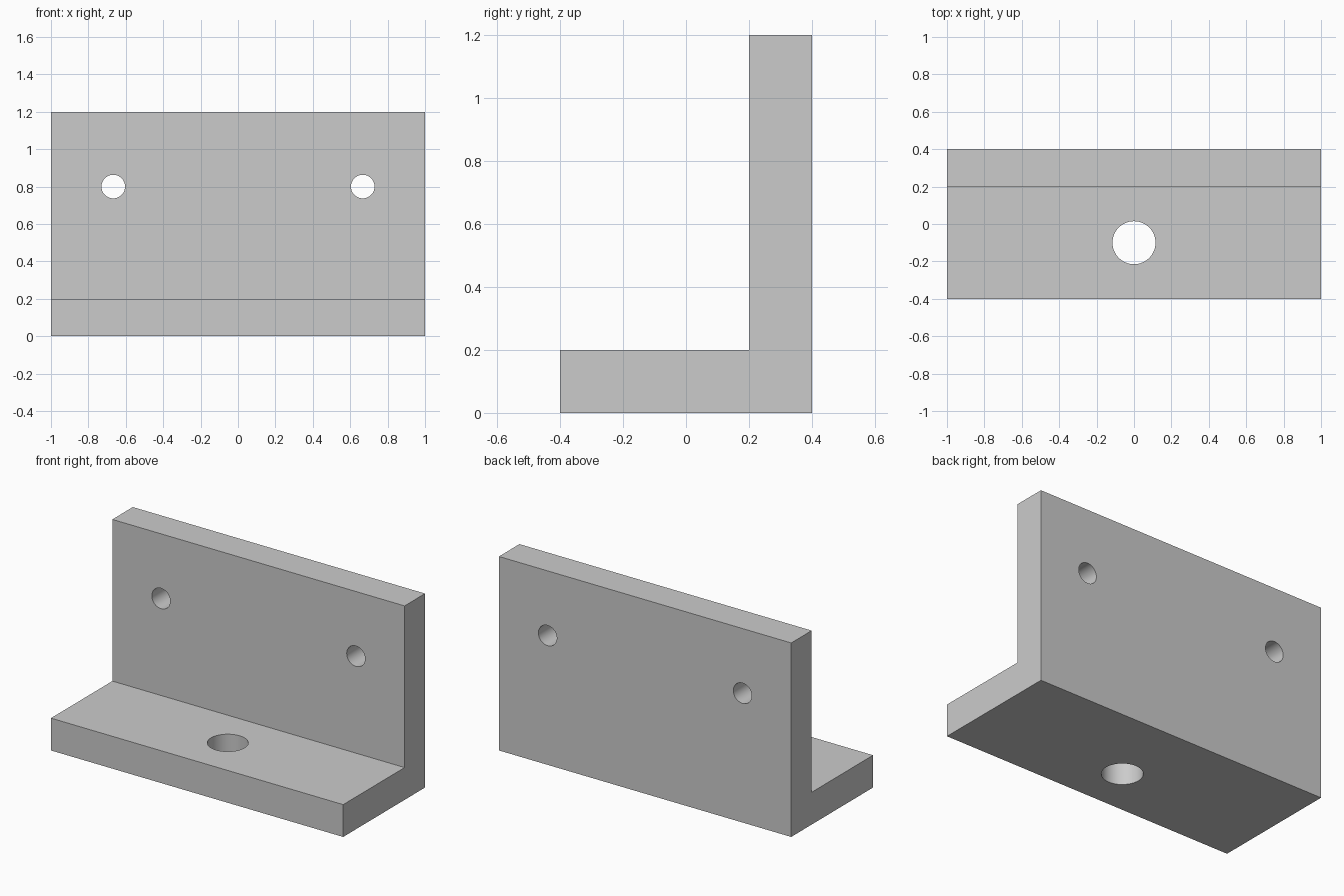
import bpy
import bmesh
import math

cube = bpy.data.objects.get("Cube")
if cube:
    bpy.data.objects.remove(cube, do_unlink=True)

LENGTH = 2.0
WALL_Y = 0.2
FLANGE_TOP = 0.2

# Single plain grey finish
grey = bpy.data.materials.new("plain_grey")
grey.use_nodes = True
colour = (0.6, 0.6, 0.6, 1)
grey.diffuse_color = colour
grey.node_tree.nodes["Principled BSDF"].inputs["Base Color"].default_value = colour


def add_bracket():
    """Extrude the L-shaped profile along x."""
    profile = [(-0.4, 0), (0.4, 0), (0.4, 1.2), (WALL_Y, 1.2),
               (WALL_Y, FLANGE_TOP), (-0.4, FLANGE_TOP)]
    bm = bmesh.new()
    face = bm.faces.new([bm.verts.new((-LENGTH / 2, y, z)) for y, z in profile])
    ext = bmesh.ops.extrude_face_region(bm, geom=[face])
    verts = [v for v in ext["geom"] if isinstance(v, bmesh.types.BMVert)]
    bmesh.ops.translate(bm, verts=verts, vec=(LENGTH, 0, 0))
    bmesh.ops.recalc_face_normals(bm, faces=bm.faces)
    mesh = bpy.data.meshes.new("angle_bracket")
    bm.to_mesh(mesh)
    bm.free()
    mesh.materials.append(grey)
    obj = bpy.data.objects.new("angle_bracket", mesh)
    bpy.context.collection.objects.link(obj)
    return obj


def drill(target, name, radius, location, rotation=(0, 0, 0)):
    """Cut a round through hole, then discard the cutter."""
    bpy.ops.mesh.primitive_cylinder_add(vertices=64, radius=radius, depth=0.4,
                                        location=location, rotation=rotation)
    cutter = bpy.context.object
    cutter.name = name
    cutter.hide_render = True
    cutter.data.materials.append(grey)
    mod = target.modifiers.new(name, "BOOLEAN")
    mod.operation = "DIFFERENCE"
    mod.solver = "EXACT"
    mod.object = cutter
    bpy.ops.object.select_all(action="DESELECT")
    target.select_set(True)
    bpy.context.view_layer.objects.active = target
    bpy.ops.object.modifier_apply(modifier=name)
    bpy.data.objects.remove(cutter, do_unlink=True)


bracket = add_bracket()

# Large hole in the base flange, mirrored pair in the upright wall
drill(bracket, "base_hole", 0.115, (0, -0.1, FLANGE_TOP / 2))
for side, name in ((-1, "right_wall_hole"), (1, "left_wall_hole")):
    drill(bracket, name, 0.063, (side * 0.667, 0.3, 0.8), (math.pi / 2, 0, 0))

bpy.ops.object.shade_smooth_by_angle(angle=math.radians(30))
